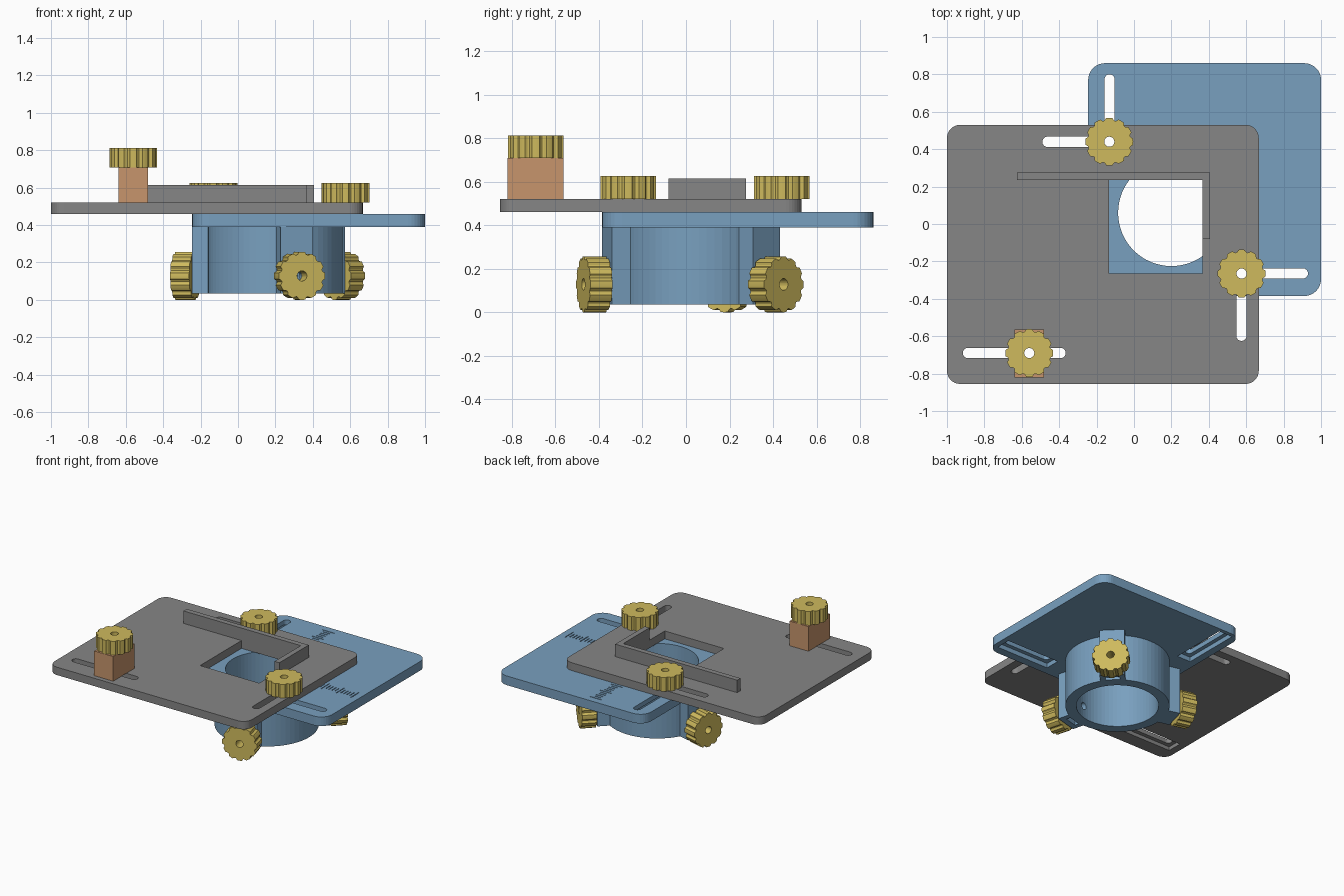
import bpy, bmesh
from math import pi, cos, sin, radians
from mathutils import Matrix, Vector

if "Cube" in bpy.data.objects:
    bpy.data.objects.remove(bpy.data.objects["Cube"])


def material(name, rgb):
    m = bpy.data.materials.new(name)
    m.diffuse_color = (*rgb, 1)
    m.use_nodes = True
    m.node_tree.nodes["Principled BSDF"].inputs["Base Color"].default_value = m.diffuse_color
    return m


BLUE = material("blue", (0.19, 0.35, 0.52))
GOLD = material("gold", (0.62, 0.49, 0.11))
TAN = material("tan", (0.57, 0.30, 0.15))
GREY = material("grey", (0.24, 0.24, 0.24))


def prism(name, pts, z0, z1, mat=None, matrix=None):
    bm = bmesh.new()
    face = bm.faces.new([bm.verts.new((x, y, z0)) for x, y in pts])
    out = bmesh.ops.extrude_face_region(bm, geom=[face])
    bmesh.ops.translate(bm, vec=(0, 0, z1 - z0),
                        verts=[v for v in out["geom"] if isinstance(v, bmesh.types.BMVert)])
    if matrix:
        bm.transform(matrix)
    bmesh.ops.recalc_face_normals(bm, faces=bm.faces)
    me = bpy.data.meshes.new(name)
    bm.to_mesh(me)
    bm.free()
    ob = bpy.data.objects.new(name, me)
    bpy.context.collection.objects.link(ob)
    if mat:
        me.materials.append(mat)
    return ob


def rect(x0, x1, y0, y1):
    return [(x0, y0), (x1, y0), (x1, y1), (x0, y1)]


def rounded(x0, x1, y0, y1, r, n=8):
    pts = []
    for k, (cx, cy) in enumerate([(x1 - r, y1 - r), (x0 + r, y1 - r),
                                  (x0 + r, y0 + r), (x1 - r, y0 + r)]):
        for i in range(n + 1):
            a = pi / 2 * (k + i / n)
            p = (cx + r * cos(a), cy + r * sin(a))
            if not pts or (Vector(p) - Vector(pts[-1])).length > 1e-5:
                pts.append(p)
    if (Vector(pts[0]) - Vector(pts[-1])).length < 1e-5:
        pts.pop()
    return pts


def circle(cx, cy, r, n=64):
    return [(cx + r * cos(2 * pi * i / n), cy + r * sin(2 * pi * i / n)) for i in range(n)]


def combine(ob, other, op="DIFFERENCE"):
    mod = ob.modifiers.new("cut", "BOOLEAN")
    mod.operation, mod.solver, mod.object = op, "EXACT", other
    bpy.context.view_layer.objects.active = ob
    bpy.ops.object.modifier_apply(modifier=mod.name)
    bpy.data.objects.remove(other)


def cut(ob, pts, z0, z1, matrix=None):
    combine(ob, prism("cutter", pts, z0, z1, None, matrix))


def knob(name, matrix):
    # scalloped grip with a screw hole
    R, n = 0.128, 96
    pts = []
    for i in range(n):
        a = 2 * pi * i / n
        r = R - 0.013 * max(0, -cos(12 * a)) ** 0.8
        pts.append((r * cos(a), r * sin(a)))
    ob = prism(name, pts, 0, 0.105, GOLD, matrix)
    cut(ob, circle(0, 0, 0.027, 24), -0.05, 0.15, matrix)


CX, CY = 0.2, 0.06
KZ = 0.128

# Lower plate with clamp ring and three screw bosses
lower = prism("lower_plate", rounded(-0.245, 1.0, -0.385, 0.86, 0.09), 0.39, 0.46, BLUE)
combine(lower, prism("ring", circle(CX, CY, 0.36), 0.035, 0.42, BLUE), "UNION")
frames = []
for deg in (-75, 45, 165):
    f = Matrix.Translation((CX, CY, 0)) @ Matrix.Rotation(radians(deg), 4, "Z")
    frames.append(f)
    combine(lower, prism("boss", rect(0.3, 0.437, -0.088, 0.088), 0.035, 0.41, BLUE, f), "UNION")
cut(lower, circle(CX, CY, 0.285), -0.1, 0.6)
for f in frames:
    # nut pocket and radial screw hole
    cut(lower, rect(0.362, 0.395, -0.05, 0.05), 0, 0.185, f)
    axis = f @ Matrix.Translation((0, 0, KZ)) @ Matrix.Rotation(pi / 2, 4, "Y")
    cut(lower, circle(0, 0, 0.027, 24), 0.2, 0.6, axis)

# Lower plate slots, recessed underneath
for x0, x1, y0, y1 in ((-0.158, -0.103, 0.41, 0.80), (0.545, 0.93, -0.292, -0.237)):
    cut(lower, rounded(x0, x1, y0, y1, 0.0274), 0.3, 0.6)
    cut(lower, rect(x0 - 0.03, x1 + 0.03, y0 - 0.03, y1 + 0.03), 0.35, 0.425)

# Engraved scale ticks on the lower plate
for i in range(18):
    d = 0.37 + 0.025 * i
    h = 0.05 if i % 5 == 0 else 0.028
    if d < 0.77:
        cut(lower, rect(CX + d - 0.003, CX + d + 0.003, CY - h, CY + h), 0.453, 0.5)
        cut(lower, rect(CX - h, CX + h, CY + d - 0.003, CY + d + 0.003), 0.453, 0.5)

# Upper plate with window and slots
upper = prism("upper_plate", rounded(-1.0, 0.667, -0.855, 0.53, 0.07), 0.46, 0.52, GREY)
cut(upper, rect(-0.135, 0.365, -0.265, 0.235), 0.3, 0.7)
for s in ((-0.49, -0.10, 0.412, 0.467), (0.547, 0.602, -0.625, -0.235),
          (-0.915, -0.365, -0.717, -0.662)):
    cut(upper, rounded(*s, 0.0274), 0.3, 0.7)
cut(upper, rect(-0.945, -0.335, -0.747, -0.632), 0.4, 0.488)

# L-shaped fence along the window
prism("fence", [(-0.625, 0.235), (0.365, 0.235), (0.365, -0.08), (0.405, -0.08),
                (0.405, 0.275), (-0.625, 0.275)], 0.52, 0.615, GREY)

# Sliding stop block
stop = prism("stop_block", rect(-0.64, -0.48, -0.82, -0.563), 0.52, 0.708, TAN)
cut(stop, circle(-0.56, -0.69, 0.027, 24), 0.4, 0.8)

# Plate knobs and ring knobs
for i, p in enumerate(((-0.132, 0.44, 0.52), (0.575, -0.265, 0.52), (-0.56, -0.69, 0.708))):
    knob(f"plate_knob_{i + 1}", Matrix.Translation(p))
for i, f in enumerate(frames):
    knob(f"ring_knob_{i + 1}",
         f @ Matrix.Translation((0.445, 0, KZ)) @ Matrix.Rotation(pi / 2, 4, "Y"))
